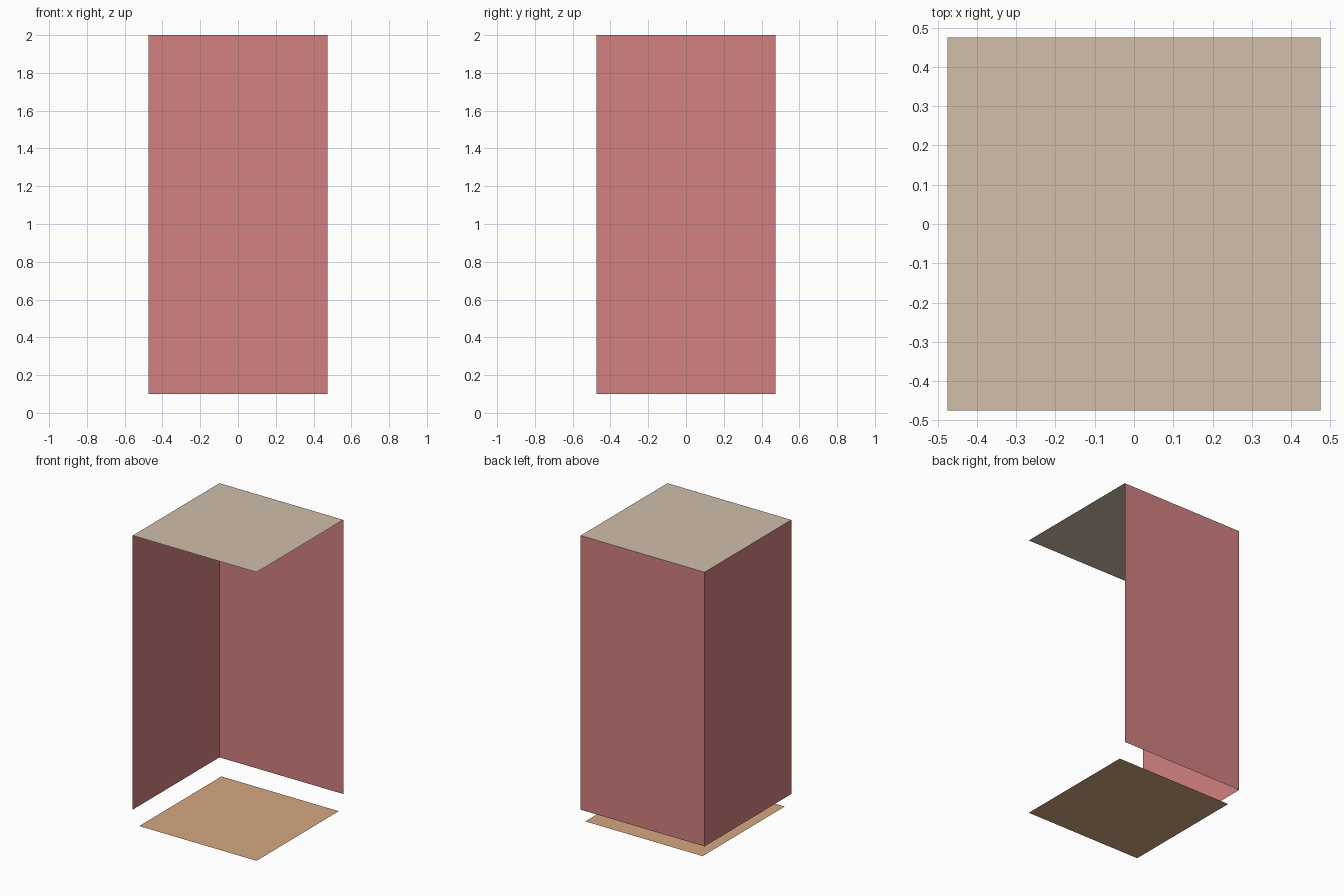
import bpy
from mathutils import Matrix, Vector

cube = bpy.data.objects.get("Cube")
if cube:
    bpy.data.objects.remove(cube, do_unlink=True)


def make_material(name, colour):
    mat = bpy.data.materials.new(name)
    mat.use_nodes = True
    mat.diffuse_color = colour
    for node in mat.node_tree.nodes:
        if node.type == 'BSDF_PRINCIPLED':
            node.inputs["Base Color"].default_value = colour
            node.inputs["Roughness"].default_value = 0.8
    return mat


def panel(name, origin, edge_a, edge_b, mat):
    """Flat sheet spanned by two edges; the normal is edge_a x edge_b."""
    o, a, b = Vector(origin), Vector(edge_a), Vector(edge_b)
    mesh = bpy.data.meshes.new(name)
    mesh.from_pydata([o, o + a, o + a + b, o + b], [], [(0, 1, 2, 3)])
    mesh.materials.append(mat)
    obj = bpy.data.objects.new(name, mesh)
    bpy.context.collection.objects.link(obj)
    return obj


rose = make_material("rose wall", (0.64, 0.215, 0.215, 1))
cream = make_material("cream ceiling", (0.64, 0.52, 0.40, 1))
wood = make_material("tan floor", (0.66, 0.39, 0.22, 1))

HALF = 0.475          # half the room width
WIDTH = 2 * HALF
FLOOR = 0.90          # floor side, flush with the open corner
BASE, TOP = 0.10, 2.0
RISE = TOP - BASE

# Two walls meeting at the back corner, facing outward
panel("back_wall", (HALF, HALF, BASE), (-WIDTH, 0, 0), (0, 0, RISE), rose)
panel("right_wall", (-HALF, HALF, BASE), (0, -WIDTH, 0), (0, 0, RISE), rose)

# Ceiling covering the full width
panel("ceiling", (-HALF, -HALF, TOP), (WIDTH, 0, 0), (0, WIDTH, 0), cream)

# Floor, set away from both walls
panel("floor", (HALF - FLOOR, -HALF, 0), (FLOOR, 0, 0), (0, FLOOR, 0), wood)
